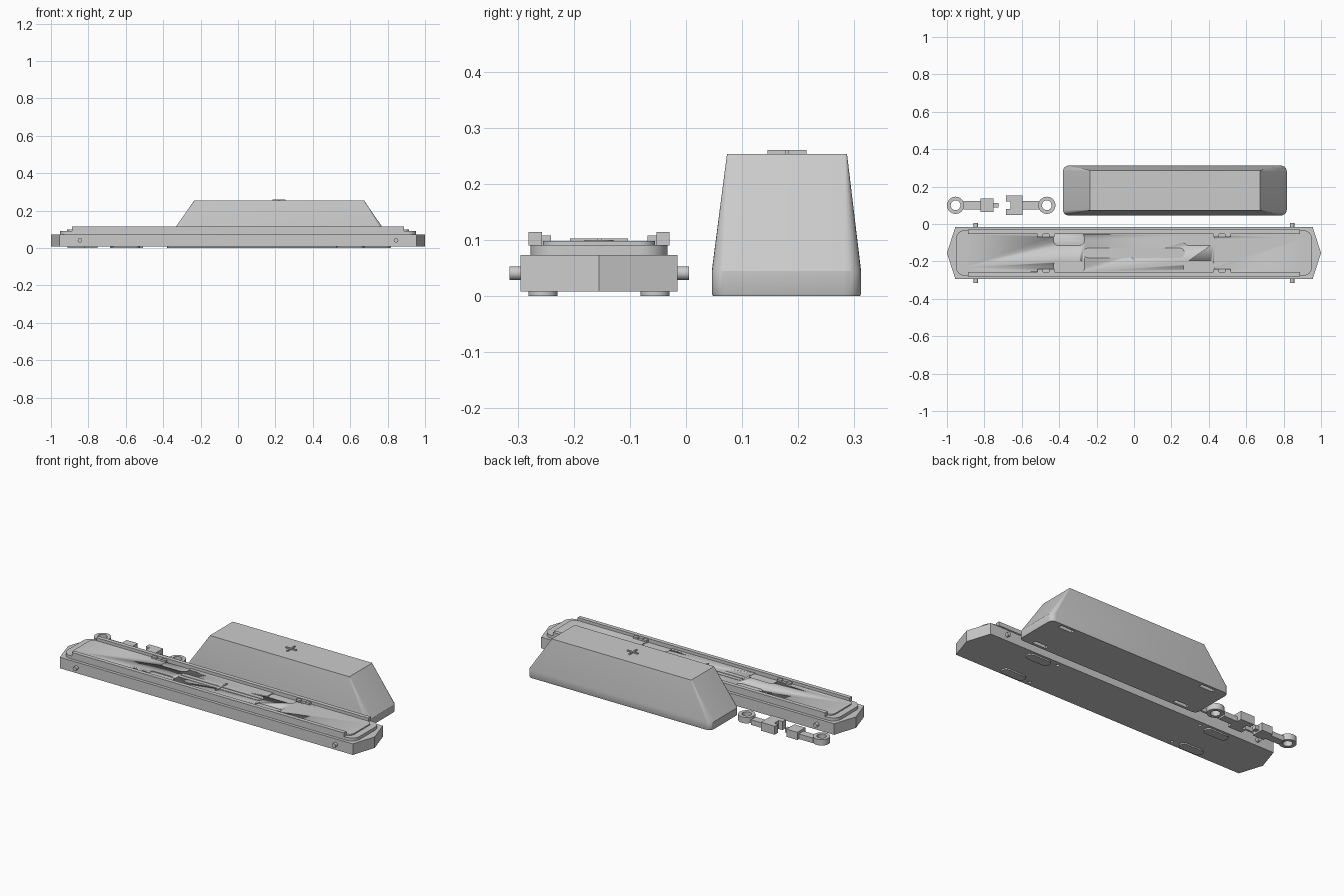
import bpy, bmesh, math

if "Cube" in bpy.data.objects:
    bpy.data.objects.remove(bpy.data.objects["Cube"])

grey = bpy.data.materials.new("plain_grey")
grey.diffuse_color = (0.6, 0.6, 0.6, 1)
grey.use_nodes = True
grey.node_tree.nodes["Principled BSDF"].inputs["Base Color"].default_value = grey.diffuse_color
CY = -0.155  # chassis centre line


def finish(name, bm, smooth=False):
    bmesh.ops.recalc_face_normals(bm, faces=bm.faces)
    me = bpy.data.meshes.new(name)
    bm.to_mesh(me)
    bm.free()
    me.materials.append(grey)
    ob = bpy.data.objects.new(name, me)
    bpy.context.collection.objects.link(ob)
    if smooth:
        bpy.ops.object.select_all(action='DESELECT')
        ob.select_set(True)
        bpy.context.view_layer.objects.active = ob
        bpy.ops.object.shade_smooth_by_angle(angle=math.radians(30))
    return ob


def rounded(x0, x1, y0, y1, r, seg=6):
    pts = []
    corners = [(x1 - r, y1 - r), (x0 + r, y1 - r), (x0 + r, y0 + r), (x1 - r, y0 + r)]
    for i, (cx, cy) in enumerate(corners):
        for k in range(seg + 1):
            a = math.pi / 2 * (i + k / seg)
            pts.append((cx + r * math.cos(a), cy + r * math.sin(a)))
    return pts


def loft(name, sections, smooth=False):
    """Skin a stack of (outline, z) sections and cap both ends."""
    bm = bmesh.new()
    rings = [[bm.verts.new((x, y, z)) for x, y in pts] for pts, z in sections]
    n = len(rings[0])
    for a, b in zip(rings, rings[1:]):
        for i in range(n):
            j = (i + 1) % n
            bm.faces.new((a[i], a[j], b[j], b[i]))
    bm.faces.new(rings[0])
    bm.faces.new(rings[-1])
    return finish(name, bm, smooth)


def box(name, x0, x1, y0, y1, z0, z1):
    pts = [(x0, y0), (x1, y0), (x1, y1), (x0, y1)]
    return loft(name, [(pts, z0), (pts, z1)])


def slab(name, x0, x1, y0, y1, z0, z1, r):
    pts = rounded(x0, x1, y0, y1, r)
    return loft(name, [(pts, z0), (pts, z1)], True)


def circle(x, y, r, n=32):
    return [(x + r * math.cos(2 * math.pi * i / n), y + r * math.sin(2 * math.pi * i / n)) for i in range(n)]


def ring(name, x, y, ro, ri, z0, z1):
    bm = bmesh.new()
    loops = [[bm.verts.new((px, py, z)) for px, py in circle(x, y, r)]
             for r, z in ((ro, z0), (ro, z1), (ri, z1), (ri, z0))]
    for k in range(4):
        a, b = loops[k], loops[(k + 1) % 4]
        for i in range(32):
            j = (i + 1) % 32
            bm.faces.new((a[i], a[j], b[j], b[i]))
    return finish(name, bm, True)


def cut(target, cutter):
    cutter.hide_render = True
    cutter.hide_viewport = True
    m = target.modifiers.new("cut", 'BOOLEAN')
    m.operation = 'DIFFERENCE'
    m.solver = 'EXACT'
    m.object = cutter


# Chassis with pointed ends, and the stepped deck above it
hexagon = [(-1, CY), (-0.955, -0.295), (0.955, -0.295), (1, CY), (0.955, -0.015), (-0.955, -0.015)]
chassis = loft("chassis", [(hexagon, 0.008), (hexagon, 0.073)])
slab("deck", -0.953, 0.953, -0.277, -0.033, 0.073, 0.091, 0.05)
plate = slab("deck_plate", -0.915, 0.915, -0.255, -0.055, 0.091, 0.098, 0.03)

# Centre spine and cross rib
slab("spine_base", -0.27, 0.27, CY - 0.026, CY + 0.026, 0.098, 0.1, 0.025)
box("spine", -0.26, 0.26, CY - 0.004, CY + 0.004, 0.099, 0.103)
box("cross_rib", -0.005, 0.005, CY - 0.052, CY + 0.052, 0.098, 0.103)

for s in (-1, 1):
    y = CY + s * 0.114
    # Side rail along the deck edge
    box("side_rail", -0.887, 0.887, y - 0.012, y + 0.012, 0.09, 0.114)
    for e in (-1, 1):
        # Clip bracket inside the rail, with a screw hole
        yc = CY + s * 0.098
        clip = box("rail_clip", e * 0.47 - 0.045, e * 0.47 + 0.045, yc - 0.012, yc + 0.012, 0.091, 0.108)
        notch = box("clip_cutter", e * 0.47 - 0.016, e * 0.47 + 0.016, yc - 0.02, yc + 0.02, 0.099, 0.13)
        cut(clip, notch)
        hole_pts = circle(e * 0.48, CY + s * 0.112, 0.009, 16)
        cut(chassis, loft("hole_cutter", [(hole_pts, -0.01), (hole_pts, 0.03)]))
        # Recessed pocket in the plate
        y0, y1 = sorted((CY + s * 0.04, CY + s * 0.108))
        xc = e * 0.348
        cut(plate, slab("pocket_cutter", xc - 0.083, xc + 0.083, y0, y1, 0.0925, 0.12, 0.028))
        # Foot pad underneath
        yf = CY + s * 0.1
        slab("foot_pad", e * 0.6 - 0.075, e * 0.6 + 0.075, yf - 0.026, yf + 0.026, 0, 0.01, 0.025)
        # Side pin
        bm = bmesh.new()
        bmesh.ops.create_cone(bm, cap_ends=True, segments=24, radius1=0.012, radius2=0.012, depth=0.03)
        for v in bm.verts:
            x, yy, z = v.co
            v.co = (e * 0.845 + x, CY + s * 0.145 + z, 0.041 + yy)
        finish("side_pin", bm, True)

# Tapered cover with a cross mark on top
cover = loft("cover", [
    (rounded(-0.378, 0.815, 0.048, 0.31, 0.028), 0.0),
    (rounded(-0.38, 0.817, 0.046, 0.312, 0.03), 0.004),
    (rounded(-0.38, 0.817, 0.046, 0.312, 0.03), 0.045),
    (rounded(-0.235, 0.675, 0.073, 0.287, 0.004), 0.253)], True)
for e in (-1, 1):
    for y in (0.074, 0.284):
        x = 0.22 + e * 0.475
        cut(cover, box("slot_cutter", x - 0.045, x + 0.045, y - 0.011, y + 0.011, -0.02, 0.025))
box("cover_mark_long", 0.185, 0.255, 0.176, 0.184, 0.252, 0.26)
box("cover_mark_short", 0.216, 0.224, 0.145, 0.215, 0.252, 0.26)

# Coupling link with a plug
LY = 0.1
ring("plug_ring", -0.954, LY, 0.046, 0.026, 0.01, 0.045)
box("plug_arm", -0.912, -0.82, LY - 0.022, LY + 0.022, 0.0, 0.03)
box("plug_block", -0.822, -0.75, LY - 0.037, LY + 0.037, 0, 0.045)
box("plug_pin", -0.752, -0.725, LY - 0.012, LY + 0.012, 0.01, 0.034)

# Coupling link with a socket
ring("socket_ring", -0.466, LY, 0.046, 0.026, 0.01, 0.045)
box("socket_arm", -0.6, -0.508, LY - 0.022, LY + 0.022, 0.0, 0.03)
block = box("socket_block", -0.685, -0.595, LY - 0.052, LY + 0.052, 0, 0.05)
cut(block, box("socket_cutter", -0.7, -0.66, LY - 0.02, LY + 0.02, -0.02, 0.07))
